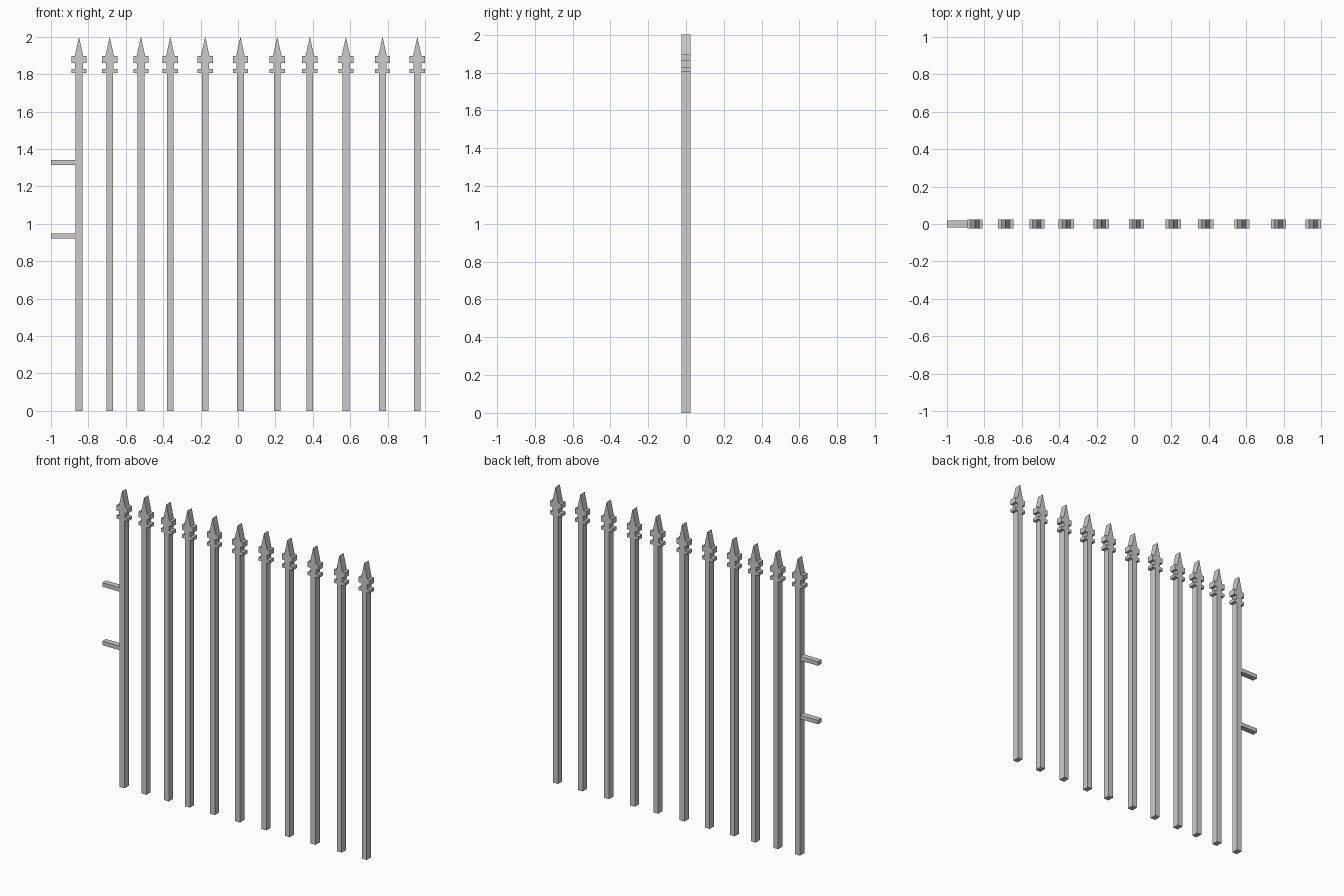
import bpy, bmesh

if "Cube" in bpy.data.objects:
    bpy.data.objects.remove(bpy.data.objects["Cube"])

DEPTH = 0.046
PICKET_X = [-0.85, -0.686, -0.519, -0.362, -0.175, 0.013, 0.21, 0.384, 0.577, 0.773, 0.959]
# Right half of the picket outline (x, z), from foot to spear tip
HALF = [(0.018, 0), (0.018, 1.806), (0.041, 1.806), (0.041, 1.828), (0.021, 1.828),
        (0.021, 1.86), (0.041, 1.86), (0.041, 1.896), (0.023, 1.896)]
TIP = (0, 2.0)


def add_object(name, bm, location):
    bmesh.ops.recalc_face_normals(bm, faces=bm.faces)
    mesh = bpy.data.meshes.new(name)
    bm.to_mesh(mesh)
    bm.free()
    obj = bpy.data.objects.new(name, mesh)
    obj.location = location
    bpy.context.collection.objects.link(obj)
    return obj


# Picket: mirrored outline extruded along y
def picket(name, x):
    outline = HALF + [TIP] + [(-px, pz) for px, pz in reversed(HALF)]
    bm = bmesh.new()
    face = bm.faces.new([bm.verts.new((px, -DEPTH / 2, pz)) for px, pz in outline])
    result = bmesh.ops.extrude_face_region(bm, geom=[face], use_keep_orig=True)
    verts = [v for v in result["geom"] if isinstance(v, bmesh.types.BMVert)]
    bmesh.ops.translate(bm, verts=verts, vec=(0, DEPTH, 0))
    add_object(name, bm, (x, 0, 0))


# Rail stub: box reaching from the left end into the first picket
def rail(name, z):
    bm = bmesh.new()
    bmesh.ops.create_cube(bm, size=1)
    bmesh.ops.scale(bm, verts=bm.verts, vec=(0.14, 0.038, 0.027))
    add_object(name, bm, (-0.93, 0, z))


for i, x in enumerate(PICKET_X):
    picket(f"picket_{i + 1}", x)

rail("lower_rail_stub", 0.934)
rail("upper_rail_stub", 1.329)
